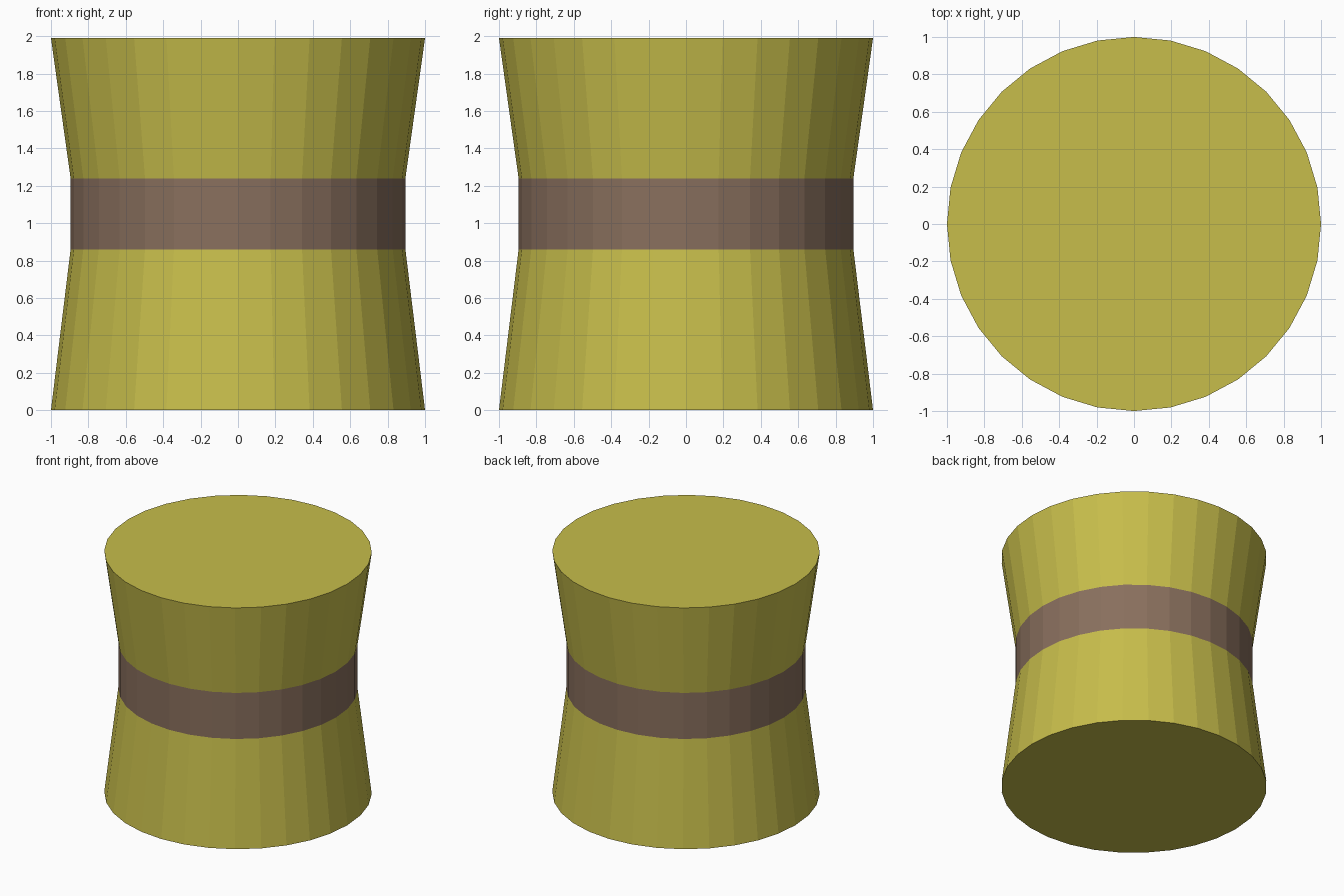
import bpy, bmesh
from math import cos, sin, pi

if "Cube" in bpy.data.objects:
    bpy.data.objects.remove(bpy.data.objects["Cube"])

SIDES = 32


def material(name, color):
    m = bpy.data.materials.new(name)
    m.diffuse_color = (*color, 1)
    m.use_nodes = True
    m.node_tree.nodes["Principled BSDF"].inputs["Base Color"].default_value = m.diffuse_color
    return m


# Waisted body: (radius, height) profile, bottom to top
profile = [(1.0, 0.0), (0.895, 0.86), (0.895, 1.24), (1.0, 1.99)]
BAND_SEGMENT = 1

bm = bmesh.new()
rings = [[bm.verts.new((r * cos(2 * pi * i / SIDES), r * sin(2 * pi * i / SIDES), z))
          for i in range(SIDES)] for r, z in profile]

# Side walls, with the middle segment as the coloured waist band
for seg, (low, high) in enumerate(zip(rings, rings[1:])):
    for i in range(SIDES):
        j = (i + 1) % SIDES
        face = bm.faces.new((low[i], low[j], high[j], high[i]))
        face.material_index = 1 if seg == BAND_SEGMENT else 0

# Flat end caps
bm.faces.new(rings[0][::-1])
bm.faces.new(rings[-1])

mesh = bpy.data.meshes.new("waisted_body")
bm.to_mesh(mesh)
bm.free()
mesh.materials.append(material("olive_yellow", (0.57, 0.51, 0.07)))
mesh.materials.append(material("brown_band", (0.25, 0.16, 0.11)))
body = bpy.data.objects.new("waisted_body", mesh)
bpy.context.collection.objects.link(body)
